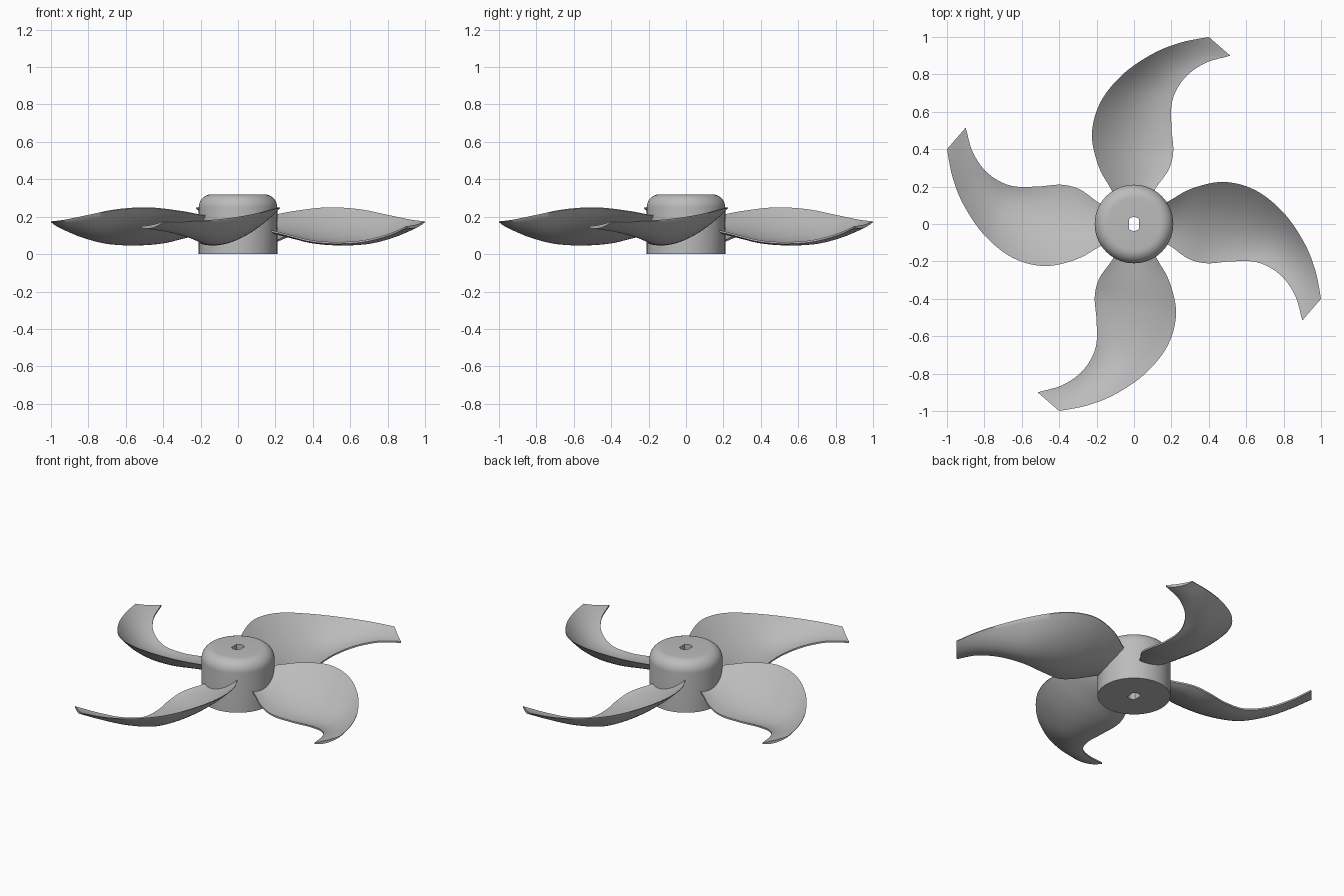
import bpy, bmesh, math
from mathutils import Vector, Matrix

if "Cube" in bpy.data.objects:
    bpy.data.objects.remove(bpy.data.objects["Cube"], do_unlink=True)

grey = bpy.data.materials.new("plain_grey")
grey.use_nodes = True
grey.diffuse_color = (0.5, 0.5, 0.5, 1)
grey.node_tree.nodes["Principled BSDF"].inputs["Base Color"].default_value = (0.5, 0.5, 0.5, 1)


def finish(bm, name, angle):
    """Turn a bmesh into a shaded object with the grey material."""
    bmesh.ops.recalc_face_normals(bm, faces=bm.faces)
    mesh = bpy.data.meshes.new(name)
    bm.to_mesh(mesh)
    bm.free()
    mesh.materials.append(grey)
    obj = bpy.data.objects.new(name, mesh)
    bpy.context.collection.objects.link(obj)
    bpy.ops.object.select_all(action="DESELECT")
    obj.select_set(True)
    bpy.context.view_layer.objects.active = obj
    bpy.ops.object.shade_smooth_by_angle(angle=math.radians(angle))
    return obj


def bridge(bm, rows, closed):
    """Skin neighbouring rows of vertices with quads."""
    for a, b in zip(rows, rows[1:]):
        n = len(a)
        for i in range(n if closed else n - 1):
            j = (i + 1) % n
            bm.faces.new((a[i], a[j], b[j], b[i]))


def spline(points, steps):
    """Catmull-Rom curve through the points."""
    pts = [2 * points[0] - points[1]] + points + [2 * points[-1] - points[-2]]
    out = []
    for p, q, r, s in zip(pts, pts[1:], pts[2:], pts[3:]):
        for k in range(steps):
            t = k / steps
            out.append(q + 0.5 * t * (r - p + t * (2 * p - 5 * q + 4 * r - s
                                                   + t * (3 * (q - r) + s - p))))
    return out + [points[-1]]


# Hub: lathed drum with a rounded top and a double-flat shaft bore
RADIUS, HEIGHT, FILLET = 0.21, 0.32, 0.07
BORE, FLAT, SIDES = 0.037, 0.028, 96
profile = [(BORE, 0), (RADIUS, 0)]
for k in range(11):
    a = math.pi / 2 * k / 10
    profile.append((RADIUS - FILLET * (1 - math.cos(a)), HEIGHT - FILLET * (1 - math.sin(a))))
profile.append((BORE, HEIGHT))

bm = bmesh.new()
rings = []
for r, z in profile:
    ring = []
    for k in range(SIDES):
        a = math.tau * k / SIDES
        x, y = r * math.cos(a), r * math.sin(a)
        if r == BORE:
            x = max(-FLAT, min(FLAT, x))
        ring.append(bm.verts.new((x, y, z)))
    rings.append(ring)
bridge(bm, rings + rings[:1], True)
finish(bm, "hub", 35)

# Blade edges from root to tip, with the hollow depth of each section
leading = [(.10, .08, .20), (.19, .125, .21), (.31, .19, .232), (.48, .225, .25), (.65, .18, .24),
           (.80, .06, .21), (.91, -.10, .187), (.97, -.25, .178), (1, -.4, .175)]
trailing = [(.10, -.07, .14), (.19, -.115, .125), (.29, -.185, .10), (.39, -.21, .075),
            (.52, -.2, .065), (.66, -.205, .073), (.78, -.27, .1), (.86, -.38, .13), (.9, -.515, .15)]
hollow = [.02, .03, .045, .06, .06, .05, .03, .015, .005]

lead = spline([Vector(p) for p in leading], 6)
trail = spline([Vector(p) for p in trailing], 6)
sag = [v.x for v in spline([Vector((h, 0, 0)) for h in hollow], 6)]


def build_blade(name, turn):
    bm = bmesh.new()
    loops = []
    across = 16
    for a, b, depth in zip(lead, trail, sag):
        top, bottom = [], []
        for k in range(across + 1):
            t = k / across
            bow = 4 * t * (1 - t)
            p = a.lerp(b, t) - Vector((0, 0, depth * bow))
            thick = 0.004 + 0.006 * t + 0.01 * bow
            top.append(bm.verts.new(p))
            bottom.append(bm.verts.new(p - Vector((0, 0, thick))))
        loops.append(top + bottom[::-1])
    bridge(bm, loops, True)
    # Close root and tip with strips between upper and lower skins
    for loop in (loops[0], loops[-1]):
        half = across + 1
        bridge(bm, [loop[:half], loop[half:][::-1]], False)
    bmesh.ops.transform(bm, matrix=Matrix.Rotation(turn, 4, "Z"), verts=bm.verts)
    finish(bm, name, 40)


for i, side in enumerate(("left", "back", "right", "front")):
    build_blade(side + "_blade", math.pi / 2 * i)
